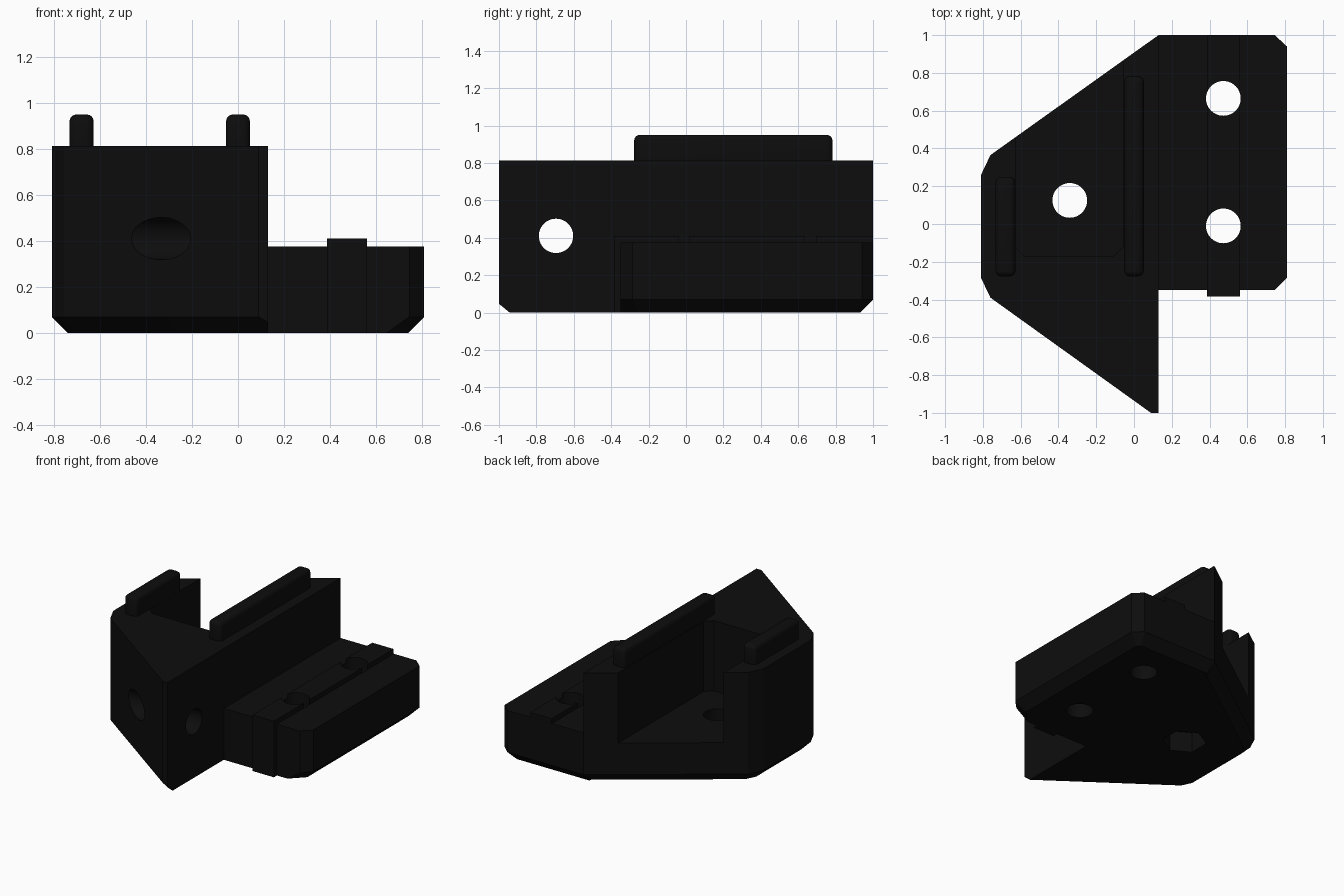
import bpy, bmesh, math
from mathutils import Vector

if "Cube" in bpy.data.objects:
    bpy.data.objects.remove(bpy.data.objects["Cube"])

black = bpy.data.materials.new("black_plastic")
black.diffuse_color = (0.004, 0.004, 0.004, 1)
black.use_nodes = True
black.node_tree.nodes["Principled BSDF"].inputs["Base Color"].default_value = black.diffuse_color


def add_object(name, bm):
    bmesh.ops.recalc_face_normals(bm, faces=bm.faces)
    mesh = bpy.data.meshes.new(name)
    bm.to_mesh(mesh)
    bm.free()
    mesh.materials.append(black)
    obj = bpy.data.objects.new(name, mesh)
    bpy.context.collection.objects.link(obj)
    return obj


def prism(name, outline, z0, z1, chamfered=(), size=0.07):
    """Extrude a counter-clockwise outline; chamfer the bottom of the listed edges."""
    bm = bmesh.new()
    base = bm.faces.new([bm.verts.new((x, y, z0)) for x, y in outline])
    new = bmesh.ops.extrude_face_region(bm, geom=[base])["geom"]
    for v in new:
        if isinstance(v, bmesh.types.BMVert):
            v.co.z = z1
    bmesh.ops.recalc_face_normals(bm, faces=bm.faces)
    for i in chamfered:
        p, q = outline[i], outline[(i + 1) % len(outline)]
        out = Vector((q[1] - p[1], p[0] - q[0], 0)).normalized()
        geom = bm.verts[:] + bm.edges[:] + bm.faces[:]
        cut = bmesh.ops.bisect_plane(bm, geom=geom, dist=1e-5, clear_outer=True,
                                     plane_co=(p[0], p[1], z0 + size),
                                     plane_no=out - Vector((0, 0, 1)))["geom_cut"]
        rim = [e for e in cut if isinstance(e, bmesh.types.BMEdge) and e.is_boundary]
        bmesh.ops.holes_fill(bm, edges=rim)
    return add_object(name, bm)


def box(x0, x1, y0, y1):
    return [(x0, y0), (x1, y0), (x1, y1), (x0, y1)]


def rod(name, center, radius, length, sides=48, along_x=False):
    bm = bmesh.new()
    bmesh.ops.create_cone(bm, cap_ends=True, segments=sides, radius1=radius,
                          radius2=radius, depth=length)
    for v in bm.verts:
        if along_x:
            v.co = Vector((v.co.z, v.co.y, -v.co.x))
        v.co += Vector(center)
    return add_object(name, bm)


def apply(obj, mod):
    bpy.context.view_layer.objects.active = obj
    bpy.ops.object.modifier_apply(modifier=mod.name)


def combine(target, other, operation):
    mod = target.modifiers.new(operation.lower(), 'BOOLEAN')
    mod.operation, mod.solver, mod.object = operation, 'EXACT', other
    apply(target, mod)
    bpy.data.objects.remove(other)


# Tall wedge-shaped body
bracket = prism("bracket_body",
                [(0.13, 1), (-0.76, 0.365), (-0.81, 0.26), (-0.81, -0.285),
                 (-0.76, -0.39), (0.09, -1), (0.13, -1)], 0, 0.813, range(5))

# Low mounting flange and its key rib
flange = prism("flange", [(0.13, -0.35), (0.745, -0.35), (0.81, -0.285),
                          (0.81, 0.94), (0.745, 1), (0.13, 1)], 0, 0.375, (1, 2, 3, 4))
combine(bracket, flange, 'UNION')
key_rib = prism("key_rib", box(0.387, 0.56, -0.385, 0.999), 0, 0.41, (2,))
combine(bracket, key_rib, 'UNION')

# Pocket open to the back, with clipped front corners
pocket = prism("pocket", [(-0.577, -0.17), (-0.107, -0.17), (-0.057, -0.12), (-0.057, 1.3),
                          (-0.627, 1.3), (-0.627, -0.12)], 0.3, 1.2)
combine(bracket, pocket, 'DIFFERENCE')

# Screw holes, hexagonal nut recess, side bore and its counterbore
cutters = [
    rod("flange_hole_front", (0.473, -0.01, 0), 0.092, 2),
    rod("flange_hole_back", (0.473, 0.665, 0), 0.092, 2),
    rod("floor_hole", (-0.34, 0.125, 0), 0.092, 0.9),
    rod("nut_recess", (-0.34, 0.125, 0), 0.15, 0.3, sides=6),
    rod("side_bore", (0, -0.695, 0.41), 0.092, 1, along_x=True),
    rod("side_counterbore", (-0.55, -0.695, 0.41), 0.152, 1, along_x=True),
]
for cutter in cutters:
    combine(bracket, cutter, 'DIFFERENCE')

# Rounded guide rails on top
rails = [
    prism("left_rail", box(-0.733, -0.628, -0.277, 0.25), 0.78, 0.95),
    prism("right_rail", box(-0.052, 0.052, -0.277, 0.783), 0.78, 0.95),
]
for rail in rails:
    bevel = rail.modifiers.new("rounding", 'BEVEL')
    bevel.width, bevel.segments = 0.03, 4
    apply(rail, bevel)

# Smooth the bores and rails, keep hard edges sharp
for obj in [bracket] + rails:
    bpy.ops.object.select_all(action='DESELECT')
    obj.select_set(True)
    bpy.context.view_layer.objects.active = obj
    bpy.ops.object.shade_smooth_by_angle(angle=math.radians(25))
